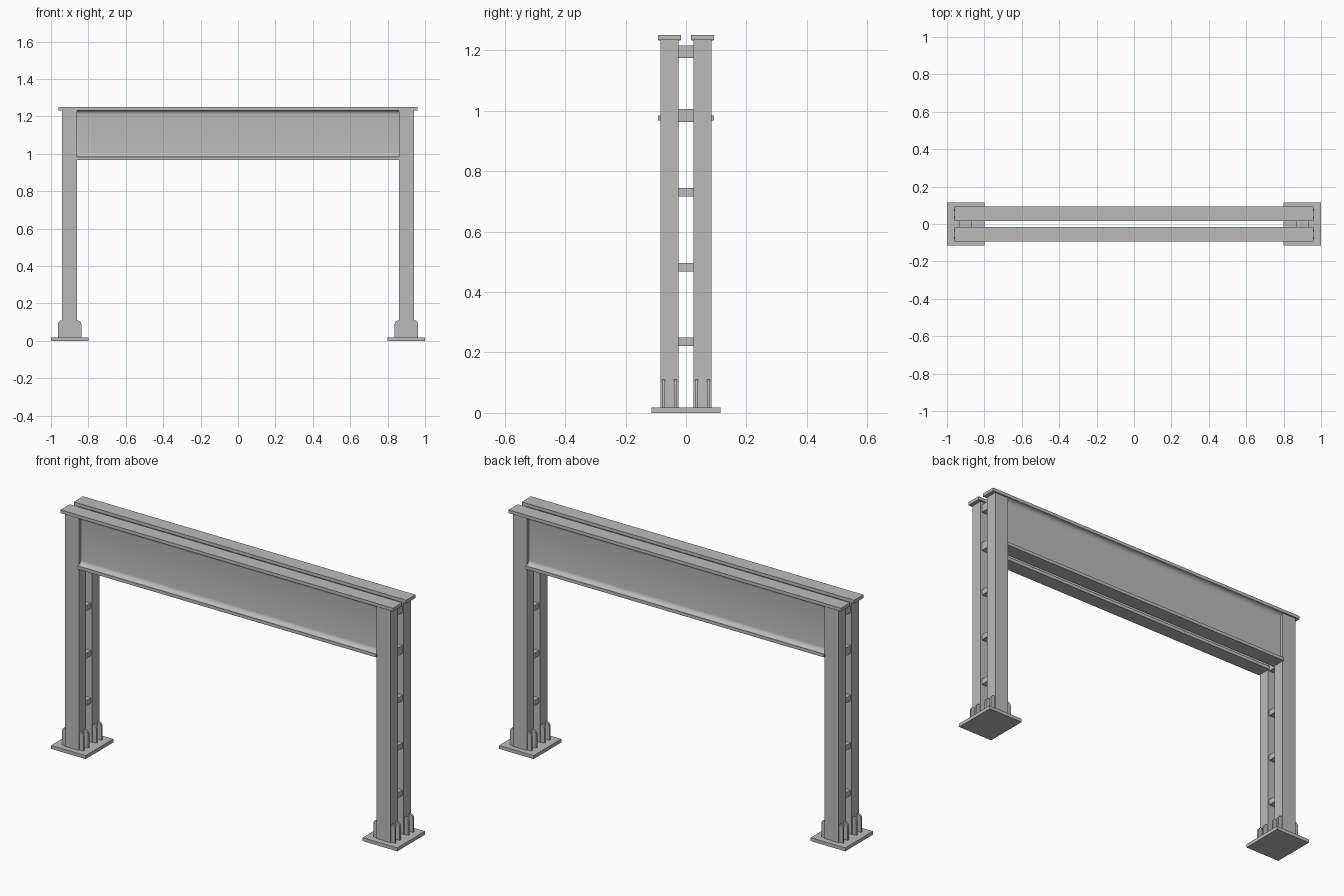
import bpy, math
from mathutils import Vector

if "Cube" in bpy.data.objects:
    bpy.data.objects.remove(bpy.data.objects["Cube"], do_unlink=True)

# One painted steel colour
steel = bpy.data.materials.new("grey_steel")
steel.use_nodes = True
GREY = (0.5, 0.5, 0.5, 1)
steel.diffuse_color = GREY
steel.node_tree.nodes["Principled BSDF"].inputs["Base Color"].default_value = GREY


def prism(name, outline, start, end, place):
    """Extrude a closed 2D outline; place(u, v, w) maps to 3D."""
    n = len(outline)
    verts = [place(u, v, w) for w in (start, end) for u, v in outline]
    faces = [tuple(range(n)), tuple(range(n, 2 * n))]
    faces += [(i, (i + 1) % n, (i + 1) % n + n, i + n) for i in range(n)]
    mesh = bpy.data.meshes.new(name)
    mesh.from_pydata(verts, [], faces)
    mesh.materials.append(steel)
    obj = bpy.data.objects.new(name, mesh)
    bpy.context.collection.objects.link(obj)
    bpy.ops.object.select_all(action="DESELECT")
    obj.select_set(True)
    bpy.context.view_layer.objects.active = obj
    bpy.ops.object.mode_set(mode="EDIT")
    bpy.ops.mesh.select_all(action="SELECT")
    bpy.ops.mesh.normals_make_consistent(inside=False)
    bpy.ops.object.mode_set(mode="OBJECT")
    bpy.ops.object.shade_smooth_by_angle(angle=math.radians(30))
    return obj


def box(name, x, y, z):
    corners = [(x[0], y[0]), (x[1], y[0]), (x[1], y[1]), (x[0], y[1])]
    return prism(name, corners, z[0], z[1], lambda u, v, w: Vector((u, v, w)))


def span(center, size):
    return (center - size / 2, center + size / 2)


COL_X, ROW_Y = 0.9, 0.0545
TOP, PLATE, CAP = 1.25, 0.018, 0.017
FLANGE, WEB, FILLET = 0.076, 0.028, 0.022
BEAM_LOW = 0.967

# Rolled I-section with rounded web roots, right half then left half
low, high = BEAM_LOW + CAP, TOP - CAP
right = [(FLANGE / 2, BEAM_LOW), (FLANGE / 2, low)]
for center_z, first in ((low + FILLET, 270), (high - FILLET, 180)):
    for step in range(7):
        a = math.radians(first - 15 * step)
        right.append((WEB / 2 + FILLET + FILLET * math.cos(a),
                      center_z + FILLET * math.sin(a)))
right += [(FLANGE / 2, high), (FLANGE / 2, TOP)]
section = right + [(-u, v) for u, v in reversed(right)]

# Gusset outline with rounded top corners
gusset = [(0.062, PLATE), (0.062, 0.09)]
for step in range(1, 6):
    a = math.radians(18 * step)
    gusset.append((0.042 + 0.02 * math.cos(a), 0.09 + 0.02 * math.sin(a)))
gusset += [(-u, v) for u, v in reversed(gusset)]

for sy, row in ((-1, "front"), (1, "back")):
    y = sy * ROW_Y
    # Beam between the columns, with its top flange running over them
    prism(row + "_beam", section, -0.862, 0.862,
          lambda u, v, w: Vector((w, y + u, v)))
    for sx, side in ((-1, "right"), (1, "left")):
        name = row + "_" + side
        box(name + "_beam_cap", sorted((sx * 0.862, sx * 0.96)),
            span(y, FLANGE), (TOP - CAP, TOP))
        box(name + "_column", span(sx * COL_X, 0.08), span(y, 0.06), (PLATE, TOP - CAP))
        # Pair of stiffeners at the column foot
        for k, edge in ((-1, "inner"), (1, "outer")):
            gy = sy * (ROW_Y + k * 0.0195)
            prism(name + "_" + edge + "_gusset", gusset, gy - 0.005, gy + 0.005,
                  lambda u, v, w: Vector((sx * COL_X + u, w, v)))

# Base plates and the ties joining each pair of columns
for sx, side in ((-1, "right"), (1, "left")):
    box(side + "_base_plate", span(sx * COL_X, 0.2), span(0, 0.228), (0, PLATE))
    for i, (z, h) in enumerate(((0.235, 0.028), (0.482, 0.028), (0.73, 0.028),
                                (0.984, 0.042), (1.195, 0.04))):
        box(f"{side}_tie_{i + 1}", span(sx * COL_X, 0.066), span(0, 0.06), span(z, h))
